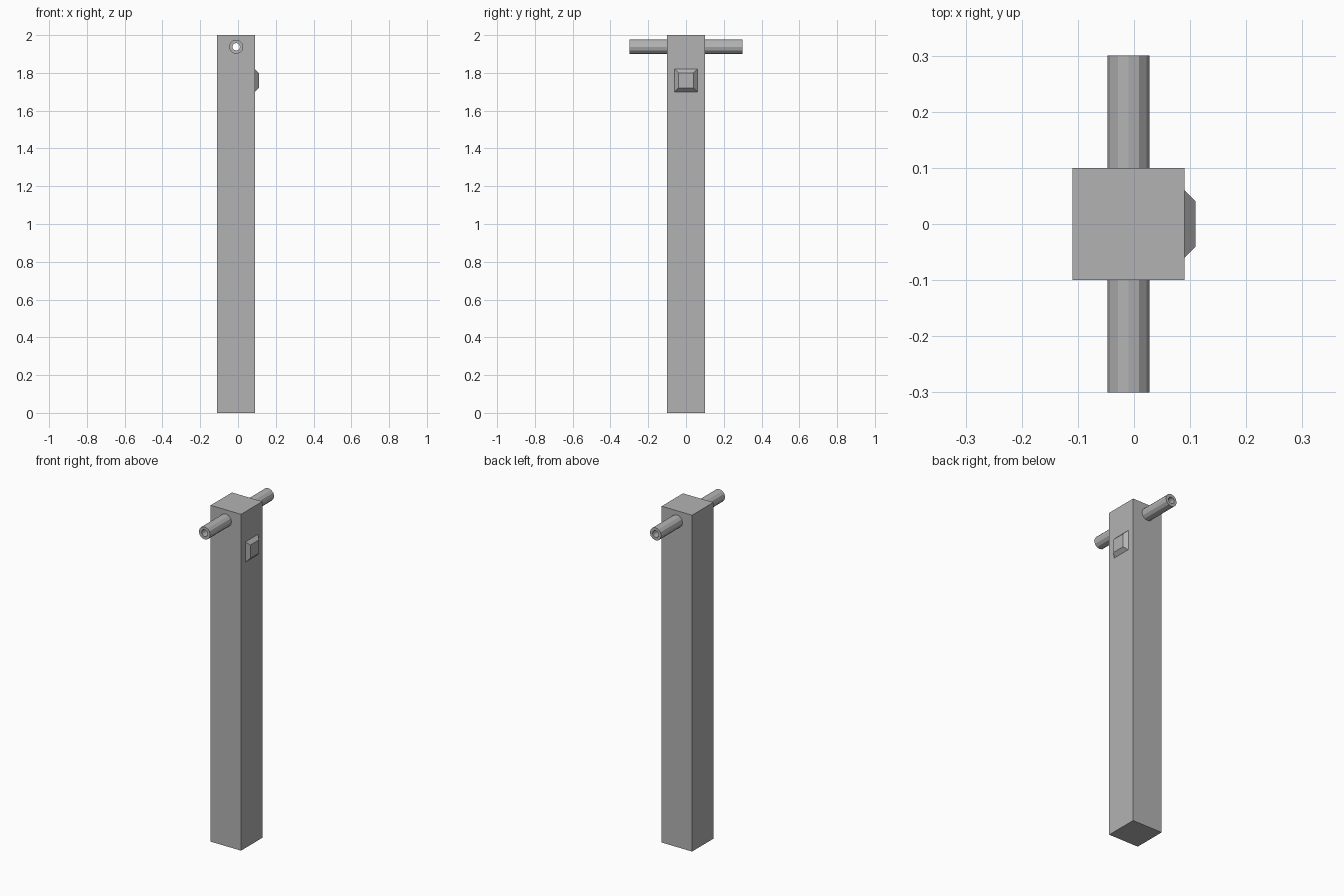
import bpy
import bmesh
from math import radians
from mathutils import Matrix

cube = bpy.data.objects.get("Cube")
if cube:
    bpy.data.objects.remove(cube, do_unlink=True)

grey = bpy.data.materials.new("plain_grey")
grey.use_nodes = True
colour = (0.45, 0.45, 0.45, 1)
grey.diffuse_color = colour
grey.node_tree.nodes["Principled BSDF"].inputs["Base Color"].default_value = colour

SIDES = 12
POST_X = -0.01
PIPE_Z = 1.938


def make_object(name, bm):
    bmesh.ops.recalc_face_normals(bm, faces=bm.faces)
    mesh = bpy.data.meshes.new(name)
    bm.to_mesh(mesh)
    bm.free()
    mesh.materials.append(grey)
    obj = bpy.data.objects.new(name, mesh)
    bpy.context.collection.objects.link(obj)
    return obj


def rod(name, radius, length):
    """Solid rod along y, through the top of the post."""
    bm = bmesh.new()
    bmesh.ops.create_cone(bm, cap_ends=True, segments=SIDES, radius1=radius,
                          radius2=radius, depth=length,
                          matrix=Matrix.Translation((POST_X, 0, PIPE_Z))
                          @ Matrix.Rotation(radians(90), 4, 'X')
                          @ Matrix.Rotation(radians(90), 4, 'Z'))
    return make_object(name, bm)


def drill(obj, cutter):
    cutter.hide_render = True
    cutter.hide_set(True)
    mod = obj.modifiers.new("bore", 'BOOLEAN')
    mod.operation = 'DIFFERENCE'
    mod.solver = 'EXACT'
    mod.object = cutter


# Square post
bm = bmesh.new()
bmesh.ops.create_cube(bm, size=1, matrix=Matrix.Translation((POST_X, 0, 1))
                      @ Matrix.Diagonal((0.2, 0.2, 2, 1)))
post = make_object("post", bm)

# Hollow crossbar pipe, open right through the post
pipe = rod("crossbar_pipe", 0.0375, 0.6)
drill(pipe, rod("pipe_bore_cutter", 0.02, 0.8))
drill(post, rod("post_bore_cutter", 0.03, 0.4))

# Bevelled square button on the left face
bm = bmesh.new()
bmesh.ops.create_cube(bm, size=1, matrix=Matrix.Translation((0.1, 0, 1.76))
                      @ Matrix.Diagonal((0.02, 0.12, 0.12, 1)))
for v in bm.verts:
    if v.co.x > 0.1:
        v.co.y *= 2 / 3
        v.co.z = 1.76 + (v.co.z - 1.76) * 2 / 3
make_object("button", bm)
